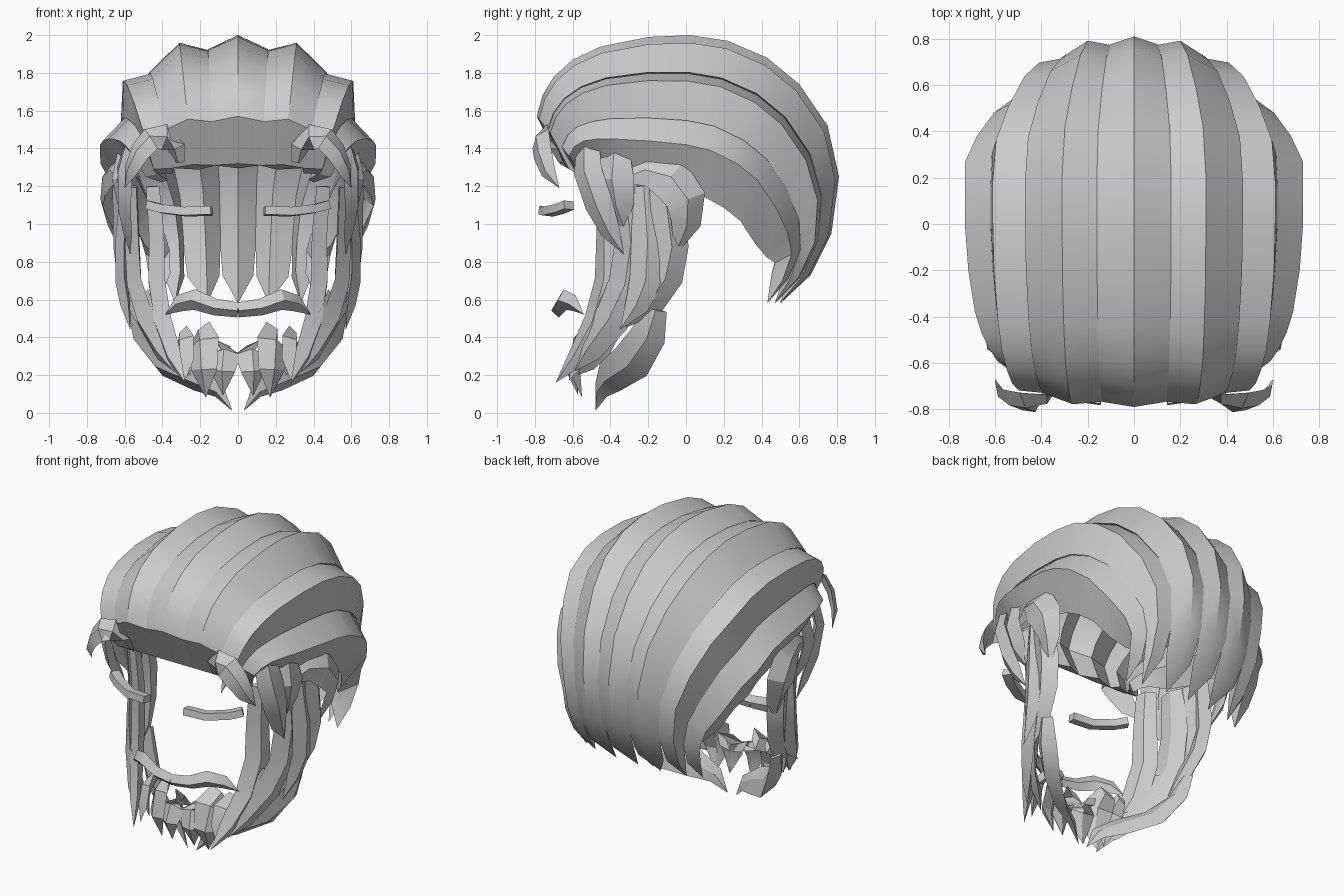
import bpy, bmesh, math
from mathutils import Vector

cube = bpy.data.objects.get("Cube")
if cube:
    bpy.data.objects.remove(cube)

grey = bpy.data.materials.new("hair grey")
grey.use_nodes = True
grey.diffuse_color = (0.6, 0.6, 0.6, 1)
grey.node_tree.nodes["Principled BSDF"].inputs["Base Color"].default_value = (0.6, 0.6, 0.6, 1)

RIDGED = [(-1, 0), (0, 1), (1, 0), (0, -0.6)]
BOX = [(-1, -1), (-1, 1), (1, 1), (1, -1)]


def loft(name, rings):
    """Skin a list of closed rings and cap both ends."""
    bm = bmesh.new()
    rows = [[bm.verts.new(p) for p in ring] for ring in rings]
    n = len(rows[0])
    for a, b in zip(rows, rows[1:]):
        for i in range(n):
            j = (i + 1) % n
            bm.faces.new((a[i], a[j], b[j], b[i]))
    bm.faces.new(rows[0])
    bm.faces.new(rows[-1])
    bmesh.ops.remove_doubles(bm, verts=bm.verts, dist=0.0005)
    bmesh.ops.recalc_face_normals(bm, faces=bm.faces)
    mesh = bpy.data.meshes.new(name)
    bm.to_mesh(mesh)
    bm.free()
    obj = bpy.data.objects.new(name, mesh)
    mesh.materials.append(grey)
    bpy.context.collection.objects.link(obj)
    bpy.ops.object.select_all(action='DESELECT')
    obj.select_set(True)
    bpy.context.view_layer.objects.active = obj
    bpy.ops.object.shade_smooth_by_angle(angle=math.radians(28))


def strand(name, path, widths, thick, section=RIDGED):
    """Sweep a section along a path, facing away from the head; one per side."""
    for label, side in (("left", 1), ("right", -1)):
        pts = [Vector((x * side, y, z)) for x, y, z in path]
        rings = []
        for i, p in enumerate(pts):
            tangent = (pts[min(i + 1, len(pts) - 1)] - pts[max(i - 1, 0)]).normalized()
            out = Vector((p.x, p.y + 0.15, 0.3 * (p.z - 0.8)))
            across = tangent.cross(out).normalized()
            out = across.cross(tangent)
            w = widths[i] / 2
            t = thick * min(1, w / (max(widths) / 2) + 0.1) if w else 0
            rings.append([p + across * u * w + out * v * t for u, v in section])
        loft(label + "_" + name, rings)


# Scalp hair: side outlines (y, z) of the crown and of the lowest side lock
CROWN = [(-.67, 1.32), (-.79, 1.57), (-.76, 1.68), (-.7, 1.78), (-.6, 1.87), (-.45, 1.94), (-.2, 1.99), (.02, 2),
         (.22, 1.97), (.43, 1.88), (.6, 1.74), (.75, 1.52), (.81, 1.25), (.77, .95), (.66, .73), (.5, .58)]
SIDE = [(-.55, 1.25), (-.62, 1.36), (-.59, 1.41), (-.54, 1.44), (-.47, 1.45), (-.38, 1.45), (-.2, 1.44), (0, 1.42),
        (.13, 1.39), (.27, 1.32), (.38, 1.23), (.48, 1.08), (.54, .95), (.56, .84), (.51, .7), (.43, .58)]
SPREAD = [.78, .86, .9, .93, .96, .98, 1, 1, 1, .96, .86, .74, .64, .6, .57, .52]
INNER = Vector((0, 0, 1.15))


def rail(i, x, f):
    """Point on a lengthwise line; f blends from side outline to crown outline."""
    c, s = CROWN[i], SIDE[i]
    low = min(1, 1 - f)
    x *= SPREAD[i] * (1 - .14 * low * max(0, 1 - i / 7) + .12 * low * min(1, max(0, (i - 8) / 3)))
    return Vector((x, s[0] + (c[0] - s[0]) * f, s[1] + (c[1] - s[1]) * f))


def scalp_lock(name, valley_a, ridge, valley_b):
    rings = []
    last = len(CROWN) - 1
    taper = {last - 1: .12, last: 1}
    for i in range(len(CROWN)):
        a, r, b = (rail(i, *v) for v in (valley_a, ridge, valley_b))
        k = taper.get(i, 0)
        inner = (a + b) / 2
        inner += (INNER - inner) * .1
        rings.append([a.lerp(r, k), r, b.lerp(r, k), inner.lerp(r, k)])
    loft(name, rings)


scalp_lock("crown_lock", (-.16, .87), (0, 1), (.16, .87))
for label, s in (("left", 1), ("right", -1)):
    scalp_lock(label + "_top_lock", (.15 * s, .86), (.31 * s, .93), (.47 * s, .66))
    scalp_lock(label + "_upper_side_lock", (.46 * s, .65), (.61 * s, .58), (.62 * s, .22))
    scalp_lock(label + "_lower_side_lock", (.61 * s, .22), (.73 * s, 0), (.6 * s, -.42))

# Face: brows and moustache
strand("eyebrow", [(.14, -.75, 1.07), (.28, -.73, 1.065), (.4, -.67, 1.08), (.47, -.62, 1.1)],
       [.045, .045, .045, .045], .03, BOX)
strand("moustache", [(0, -.68, .545), (.12, -.67, .56), (.23, -.64, .6), (.31, -.59, .58), (.385, -.54, .52)],
       [.08, .09, .11, .09, 0], .04)

# Curls at the hairline
strand("forehead_curl", [(.31, -.66, 1.33), (.33, -.7, 1.41), (.39, -.75, 1.46), (.46, -.77, 1.45),
                         (.52, -.76, 1.38), (.57, -.73, 1.28), (.6, -.67, 1.19)],
       [.06, .11, .14, .15, .14, .1, 0], .03)

# Temple and ear locks
strand("temple_lock", [(.56, -.52, 1.43), (.6, -.52, 1.28), (.6, -.46, 1.1), (.58, -.4, .96), (.57, -.33, .84)],
       [.14, .17, .16, .11, 0], .04)
strand("inner_temple_lock", [(.61, -.37, 1.37), (.63, -.38, 1.24), (.6, -.36, 1.1), (.56, -.32, .96)],
       [.16, .22, .18, 0], .04)
strand("ear_lock", [(.62, -.33, 1.24), (.65, -.21, 1.28), (.68, -.08, 1.24), (.69, .0, 1.13), (.66, 0, 1),
                    (.61, -.06, .83)], [.06, .16, .24, .22, .16, 0], .04)

# Sideburns and jaw
strand("front_sideburn", [(.45, -.42, 1.2), (.43, -.41, .95), (.43, -.41, .7), (.4, -.47, .48), (.34, -.57, .3),
                          (.28, -.69, .16)], [.13, .15, .17, .17, .13, 0], .05)
strand("middle_sideburn", [(.56, -.31, 1.2), (.55, -.28, .9), (.54, -.31, .68), (.49, -.39, .5), (.4, -.51, .33),
                           (.34, -.59, .22)], [.17, .2, .21, .2, .14, 0], .05)
strand("outer_sideburn", [(.59, -.22, 1.2), (.61, -.2, .9), (.61, -.21, .7), (.59, -.26, .57), (.57, -.35, .44)],
       [.13, .18, .18, .13, 0], .04)
strand("rear_sideburn", [(.62, -.12, 1.2), (.61, -.08, .88), (.59, -.11, .72), (.55, -.19, .58), (.52, -.32, .45)],
       [.15, .19, .19, .15, 0], .05)
strand("jaw_lock", [(.55, -.16, .55), (.51, -.2, .41), (.4, -.29, .27), (.23, -.4, .19), (.1, -.45, .12),
                    (.03, -.48, .01)], [.12, .19, .22, .18, .1, 0], .05)
strand("cheek_lock", [(.5, -.36, .62), (.47, -.41, .5), (.4, -.47, .37), (.3, -.53, .28), (.25, -.57, .2)],
       [.15, .2, .19, .14, 0], .04)

# Chin tufts
strand("inner_chin_tuft", [(.06, -.48, .34), (.07, -.57, .31), (.08, -.6, .22), (.08, -.57, .09)],
       [.14, .17, .13, 0], .04)
strand("middle_chin_tuft", [(.18, -.46, .43), (.18, -.55, .37), (.18, -.59, .23), (.17, -.55, .08)],
       [.14, .19, .15, 0], .04)
strand("outer_chin_tuft", [(.28, -.45, .42), (.28, -.54, .37), (.28, -.58, .27), (.28, -.62, .17)],
       [.1, .15, .12, 0], .04)
